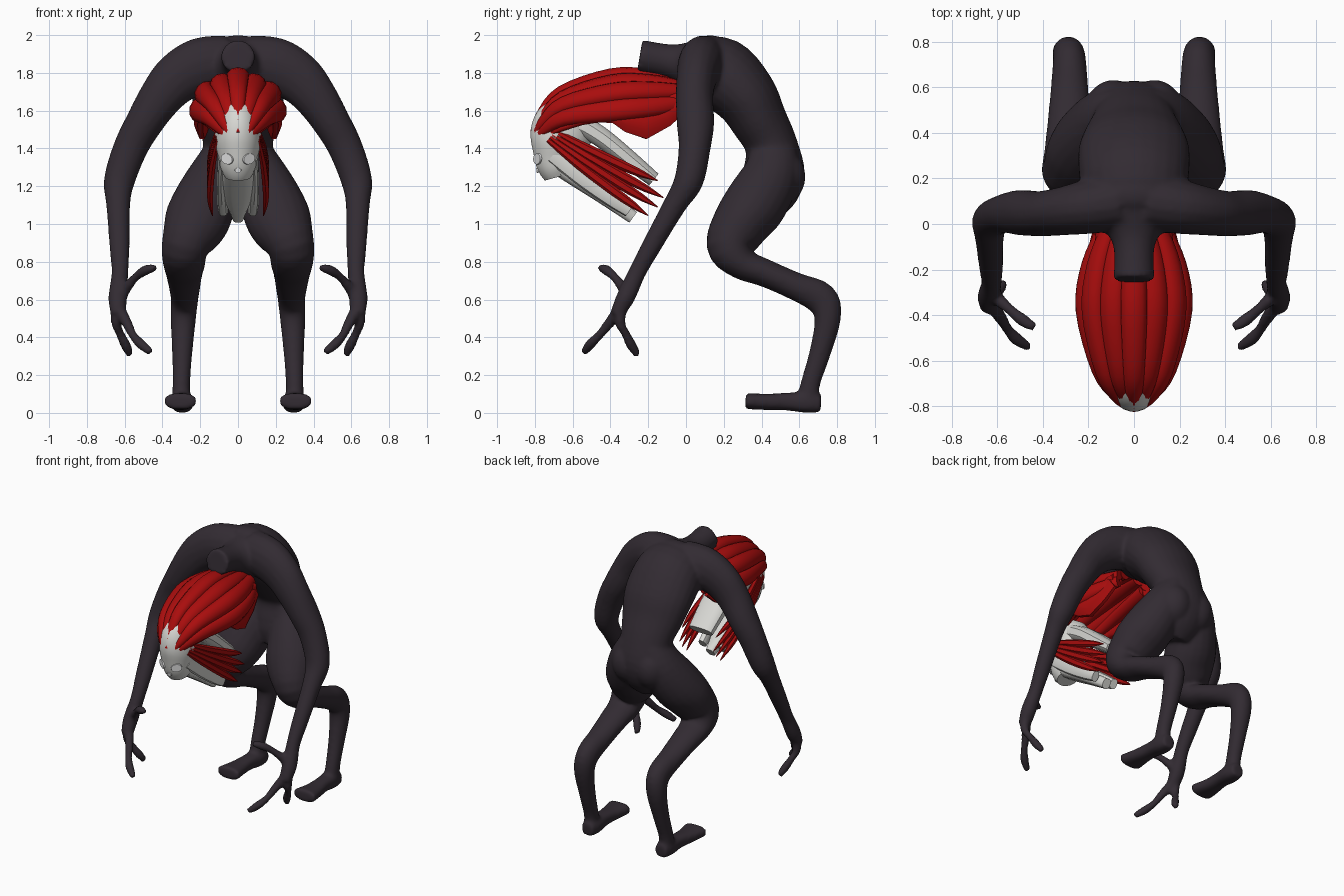
import bpy, bmesh, math
from mathutils import Vector, Matrix


def material(name, rgb):
    m = bpy.data.materials.new(name)
    m.diffuse_color = (*rgb, 1)
    return m


SKIN = material("dark skin", (0.032, 0.024, 0.032))
HAIR = material("red hair", (0.4, 0.004, 0.004))
BONE = material("bone", (0.68, 0.68, 0.65))
WHITE = material("eye white", (0.95, 0.95, 0.95))


def spline(rows, steps):
    """Catmull-Rom through rows of numbers."""
    out = []
    for i in range(len(rows) - 1):
        p = [rows[max(0, min(len(rows) - 1, i + k))] for k in (-1, 0, 1, 2)]
        for s in range(steps):
            t = s / steps
            out.append([b + 0.5 * t * (c - a + t * (2 * a - 5 * b + 4 * c - d + t * (3 * (b - c) + d - a)))
                        for a, b, c, d in zip(*p)])
    return out + [list(rows[-1])]


def loft(bm, rows, ref=(1, 0, 0), sx=1, sides=16, steps=4, power=1.0):
    """Tube through rows of x, y, z, half width along ref, half depth."""
    rows = spline(rows, steps)
    pts = [Vector((r[0] * sx, r[1], r[2])) for r in rows]
    rings = []
    for i, (p, r) in enumerate(zip(pts, rows)):
        t = (pts[min(i + 1, len(pts) - 1)] - pts[max(i - 1, 0)]).normalized()
        u = Vector((ref[0] * sx, ref[1], ref[2]))
        u = (u - t * u.dot(t)).normalized()
        n = t.cross(u)
        ring = []
        for k in range(sides):
            a = 2 * math.pi * (k + 0.5) / sides
            c, s = math.cos(a), math.sin(a)
            c, s = (math.copysign(abs(v) ** power, v) for v in (c, s))
            ring.append(bm.verts.new(p + u * c * max(r[3], 0.002) + n * s * max(r[4], 0.002)))
        rings.append(ring)
    for a, b in zip(rings, rings[1:]):
        for k in range(sides):
            j = (k + 1) % sides
            bm.faces.new((a[k], a[j], b[j], b[k]))
    bm.faces.new(rings[0])
    bm.faces.new(rings[-1])


def ball(bm, loc, radii):
    mat = Matrix.Translation(loc) @ Matrix.Diagonal((*radii, 1))
    bmesh.ops.create_uvsphere(bm, u_segments=24, v_segments=16, radius=1, matrix=mat)


def finish(name, bm, mat, angle=40):
    bmesh.ops.recalc_face_normals(bm, faces=bm.faces)
    me = bpy.data.meshes.new(name)
    bm.to_mesh(me)
    bm.free()
    ob = bpy.data.objects.new(name, me)
    bpy.context.collection.objects.link(ob)
    me.materials.append(mat)
    bpy.ops.object.select_all(action='DESELECT')
    ob.select_set(True)
    bpy.context.view_layer.objects.active = ob
    bpy.ops.object.shade_smooth_by_angle(angle=math.radians(angle))
    return ob


# Body: hunched torso with neck stump, fused with the limbs
bm = bmesh.new()
loft(bm, [(0, -.245, 1.888, .09, .088), (0, -.08, 1.86, .095, .092), (0, .04, 1.835, .19, .145),
          (0, .18, 1.8, .235, .192), (0, .31, 1.68, .245, .172), (0, .385, 1.55, .22, .15),
          (0, .45, 1.42, .185, .139), (0, .465, 1.27, .2, .165), (0, .43, 1.15, .18, .15),
          (0, .4, 1.06, .1, .1)], sides=24)
ball(bm, (0, .13, 1.86), (.2, .12, .14))
for s in (1, -1):
    # arm, ref along y so the first radius is front to back
    loft(bm, [(.06, .1, 1.85, .13, .15), (.2, .075, 1.835, .12, .152), (.32, .055, 1.77, .106, .137),
              (.41, .045, 1.67, .1, .117), (.5, .05, 1.53, .1, .1), (.57, .045, 1.4, .085, .092),
              (.628, .015, 1.23, .078, .083), (.634, -.06, 1.1, .062, .064), (.627, -.19, .87, .052, .053),
              (.625, -.26, .74, .047, .045), (.637, -.32, .61, .05, .05), (.632, -.37, .52, .035, .042)],
         ref=(0, 1, 0), sx=s)
    # two long fingers and a thumb
    for f in ([(.63, -.35, .55), (.585, -.41, .47), (.555, -.46, .41), (.515, -.505, .365), (.46, -.54, .32)],
              [(.64, -.34, .56), (.645, -.35, .48), (.625, -.32, .42), (.595, -.29, .36), (.57, -.255, .305)],
              [(.62, -.31, .62), (.585, -.34, .67), (.54, -.38, .72), (.49, -.42, .755), (.435, -.455, .77)]):
        loft(bm, [(*p, r, r) for p, r in zip(f, (.034, .029, .024, .029, .021))], ref=(0, 1, 0), sx=s, sides=10)
    # bent leg
    loft(bm, [(.07, .465, 1.4, .1, .12), (.12, .45, 1.26, .14, .15), (.18, .37, 1.11, .168, .167),
              (.225, .29, 1.0, .17, .152),
              (.28, .235, .88, .127, .127), (.285, .3, .79, .112, .087), (.285, .42, .74, .098, .074),
              (.283, .58, .67, .084, .074), (.283, .715, .605, .073, .087), (.29, .75, .5, .068, .07),
              (.295, .71, .32, .054, .057), (.3, .66, .16, .047, .052), (.3, .645, .07, .05, .06)], sx=s, sides=20)
    # foot
    loft(bm, [(.295, .715, .05, .045, .047), (.295, .64, .055, .06, .055), (.3, .53, .06, .055, .047),
              (.305, .43, .058, .068, .043), (.305, .315, .063, .09, .043)], sx=s, power=.8)
    ball(bm, (s * .09, .495, 1.25), (.125, .138, .15))
body = finish("body", bm, SKIN)
rm = body.modifiers.new("fuse", 'REMESH')
rm.mode, rm.voxel_size, rm.use_smooth_shade = 'VOXEL', 0.012, True
sm = body.modifiers.new("soften", 'SMOOTH')
sm.factor, sm.iterations = 0.5, 8

# Skull with upright face, long jaw and rear plate
bm = bmesh.new()
loft(bm, [(0, -.675, 1.25, .07, .075), (0, -.685, 1.29, .09, .095), (0, -.69, 1.345, .102, .115),
          (0, -.675, 1.42, .12, .153), (0, -.65, 1.51, .12, .165), (0, -.61, 1.6, .1, .13),
          (0, -.59, 1.64, .05, .07)], sides=24)
loft(bm, [(0, -.72, 1.345, .08, .055), (0, -.62, 1.27, .085, .05), (0, -.45, 1.155, .075, .043),
          (0, -.28, 1.035, .03, .035)], sides=12, power=.7)
loft(bm, [(0, -.6, 1.55, .1, .06), (0, -.45, 1.46, .105, .055), (0, -.3, 1.34, .1, .05),
          (0, -.17, 1.235, .09, .04)], sides=12, power=.7)
for s in (1, -1):
    # cheek bars along the jaw
    loft(bm, [(.085, -.7, 1.37, .022, .05), (.09, -.55, 1.25, .022, .05), (.085, -.4, 1.14, .028, .045),
              (.078, -.3, 1.07, .026, .035)], sx=s, sides=10, power=.8)
skull = finish("skull", bm, BONE)
bpy.context.view_layer.update()

# Slanted eye plates and nose plate set on the face
for name, x, z, r in (("left_eye", .056, 1.345, .038), ("right_eye", -.056, 1.345, .038), ("nose", 0, 1.285, .018)):
    hit, loc, nor, _ = skull.ray_cast(Vector((x, -2, z)), Vector((0, 1, 0)))
    nor = Vector((nor.x, nor.y, nor.z * .4)).normalized()
    bm = bmesh.new()
    rot = nor.to_track_quat('Z', 'Y').to_matrix().to_4x4()
    tilt = Matrix.Rotation(math.copysign(.3, x) if x else 0, 4, 'Z') @ Matrix.Diagonal((1, .78, 1, 1))
    bmesh.ops.create_cone(bm, cap_ends=True, segments=16, radius1=r, radius2=r * .95, depth=.009,
                          matrix=Matrix.Translation(loc + nor * .004) @ rot @ tilt)
    finish(name, bm, WHITE)

# Mane: seven broad strands fanned from brow to nape
bm = bmesh.new()
PROFILE = [(-.815, 1.435, .04, .014), (-.775, 1.475, .09, .03), (-.66, 1.525, .163, .047), (-.4, 1.545, .225, .06),
           (-.2, 1.57, .203, .055), (-.03, 1.61, .135, .042)]
for i in range(-3, 4):
    a = math.radians(i * 25)
    lift = .008 if i % 2 == 0 else -.006
    rows = [(math.sin(a) * (r + lift), y + .02 * abs(i) / 3, z + math.cos(a) * (r + lift), w, w * .75)
            for y, z, r, w in PROFILE]
    loft(bm, rows, ref=(math.cos(a), 0, -math.sin(a)), sides=10, steps=4)
for s in (1, -1):
    # drooping lower locks
    loft(bm, [(.09, -.73, 1.475, .015, .012), (.17, -.55, 1.55, .03, .028), (.2, -.38, 1.58, .035, .05),
              (.19, -.22, 1.525, .035, .082), (.155, -.03, 1.63, .025, .05)], sx=s, sides=8, steps=2)
    loft(bm, [(.13, -.55, 1.57, .03, .03), (.15, -.35, 1.63, .05, .04), (.12, -.03, 1.67, .05, .05)],
         sx=s, sides=8, steps=2)
finish("mane", bm, HAIR, 50)

# Thin locks hanging along the cheeks
bm = bmesh.new()
for s in (1, -1):
    for k, (y, z) in enumerate([(-.15, 1.23), (-.12, 1.14), (-.15, 1.09), (-.2, 1.045)]):
        y0, z0 = -.73 + .012 * (3 - k), 1.49 - .015 * k
        rows = [(.108 + .04 * math.sin(t * 2.4), y0 + (y - y0) * t, z0 + (z - z0) * t - .01 * math.sin(t * 3.1),
                 w, w * 1.35) for t, w in ((0, .01), (.3, .018), (.65, .019), (.85, .014), (1, .002))]
        loft(bm, rows, sx=s, sides=6, steps=2)
finish("cheek_locks", bm, HAIR, 35)
